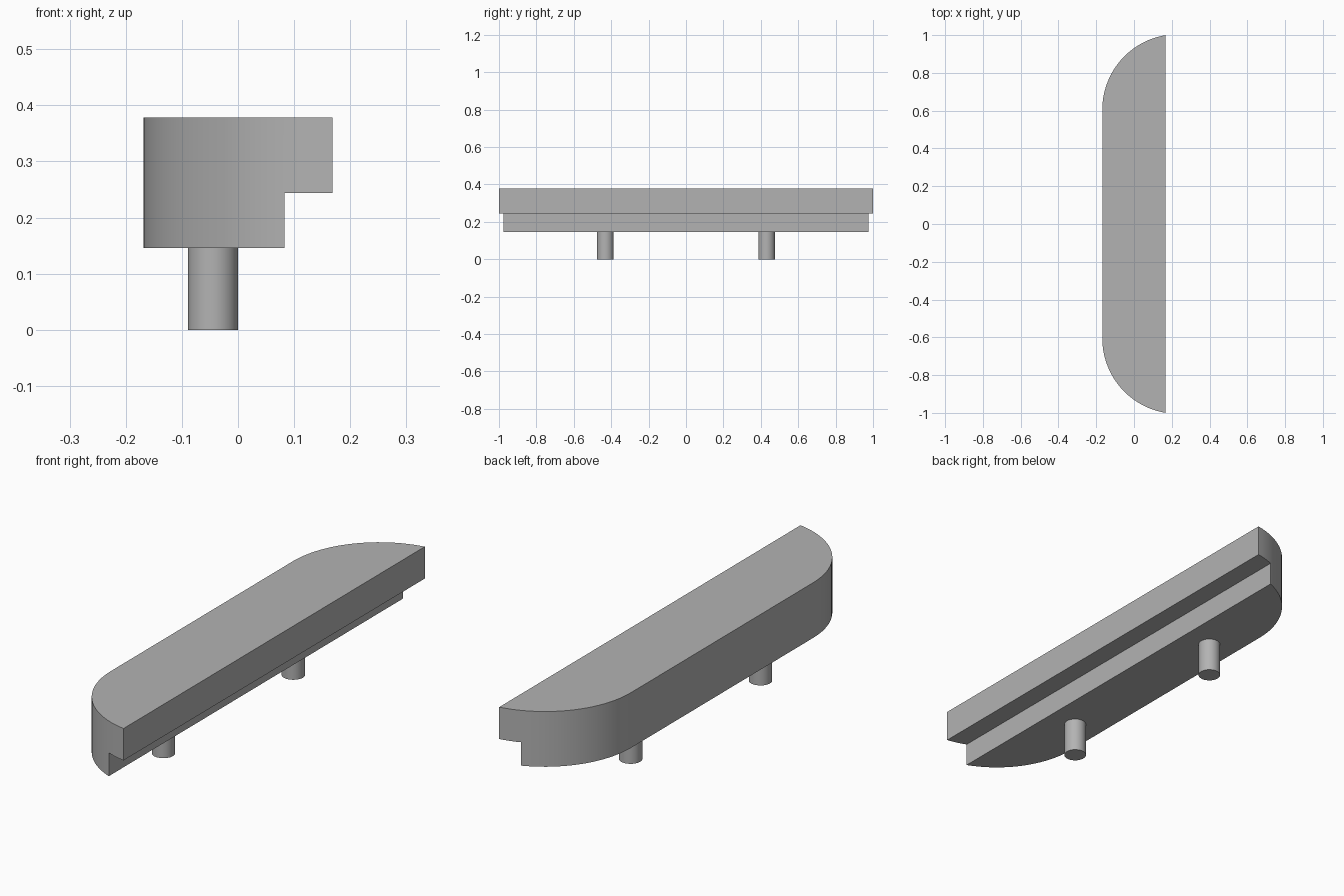
import bpy
import bmesh
import math

default = bpy.data.objects.get("Cube")
if default:
    bpy.data.objects.remove(default, do_unlink=True)

grey = bpy.data.materials.new("plain grey")
grey.use_nodes = True
colour = (0.45, 0.45, 0.45, 1)
grey.diffuse_color = colour
grey.node_tree.nodes["Principled BSDF"].inputs["Base Color"].default_value = colour

BACK, FRONT, STEP = -0.168, 0.168, 0.083      # x of rounded side, flat side, rebate
BASE, LEDGE, TOP = 0.146, 0.244, 0.378        # heights
RADIUS, ARC_Y, SEGMENTS = 0.4, 0.605, 24
PEG_R, PEG_X, PEG_Y = 0.0445, -0.0445, 0.431


def smooth(obj):
    bpy.ops.object.select_all(action='DESELECT')
    obj.select_set(True)
    bpy.context.view_layer.objects.active = obj
    bpy.ops.object.shade_smooth_by_angle(angle=math.radians(30))


# Plan outline: flat on one side, large rounded corners on the other
centre_x = BACK + RADIUS
sweep = math.acos((centre_x - FRONT) / RADIUS)
arc = []
for i in range(SEGMENTS + 1):
    a = sweep * i / SEGMENTS
    arc.append((centre_x - RADIUS * math.cos(a), ARC_Y + RADIUS * math.sin(a)))
outline = arc + [(x, -y) for x, y in reversed(arc)]

# Body extruded from the outline
bm = bmesh.new()
face = bm.faces.new([bm.verts.new((x, y, BASE)) for x, y in outline])
extruded = bmesh.ops.extrude_face_region(bm, geom=[face])["geom"]
bmesh.ops.translate(bm, vec=(0, 0, TOP - BASE),
                    verts=[v for v in extruded if isinstance(v, bmesh.types.BMVert)])
bmesh.ops.recalc_face_normals(bm, faces=bm.faces)
mesh = bpy.data.meshes.new("handle_body")
bm.to_mesh(mesh)
bm.free()
body = bpy.data.objects.new("handle_body", mesh)
bpy.context.collection.objects.link(body)
mesh.materials.append(grey)

# Rebate cut along the lower flat side
bpy.ops.mesh.primitive_cube_add(size=1, location=(STEP + 0.1, 0, LEDGE - 0.1))
cutter = bpy.context.object
cutter.name = "rebate_cutter"
cutter.scale = (0.2, 3, 0.2)
cutter.hide_render = True
cutter.data.materials.append(grey)
cut = body.modifiers.new("rebate", 'BOOLEAN')
cut.operation = 'DIFFERENCE'
cut.solver = 'EXACT'
cut.object = cutter
bpy.context.view_layer.objects.active = body
bpy.ops.object.modifier_apply(modifier=cut.name)
bpy.data.objects.remove(cutter, do_unlink=True)
smooth(body)

# Two round mounting pegs
for name, side in (("front_peg", -1), ("back_peg", 1)):
    bpy.ops.mesh.primitive_cylinder_add(vertices=48, radius=PEG_R, depth=BASE,
                                        location=(PEG_X, side * PEG_Y, BASE / 2))
    peg = bpy.context.object
    peg.name = name
    peg.data.materials.append(grey)
    smooth(peg)
